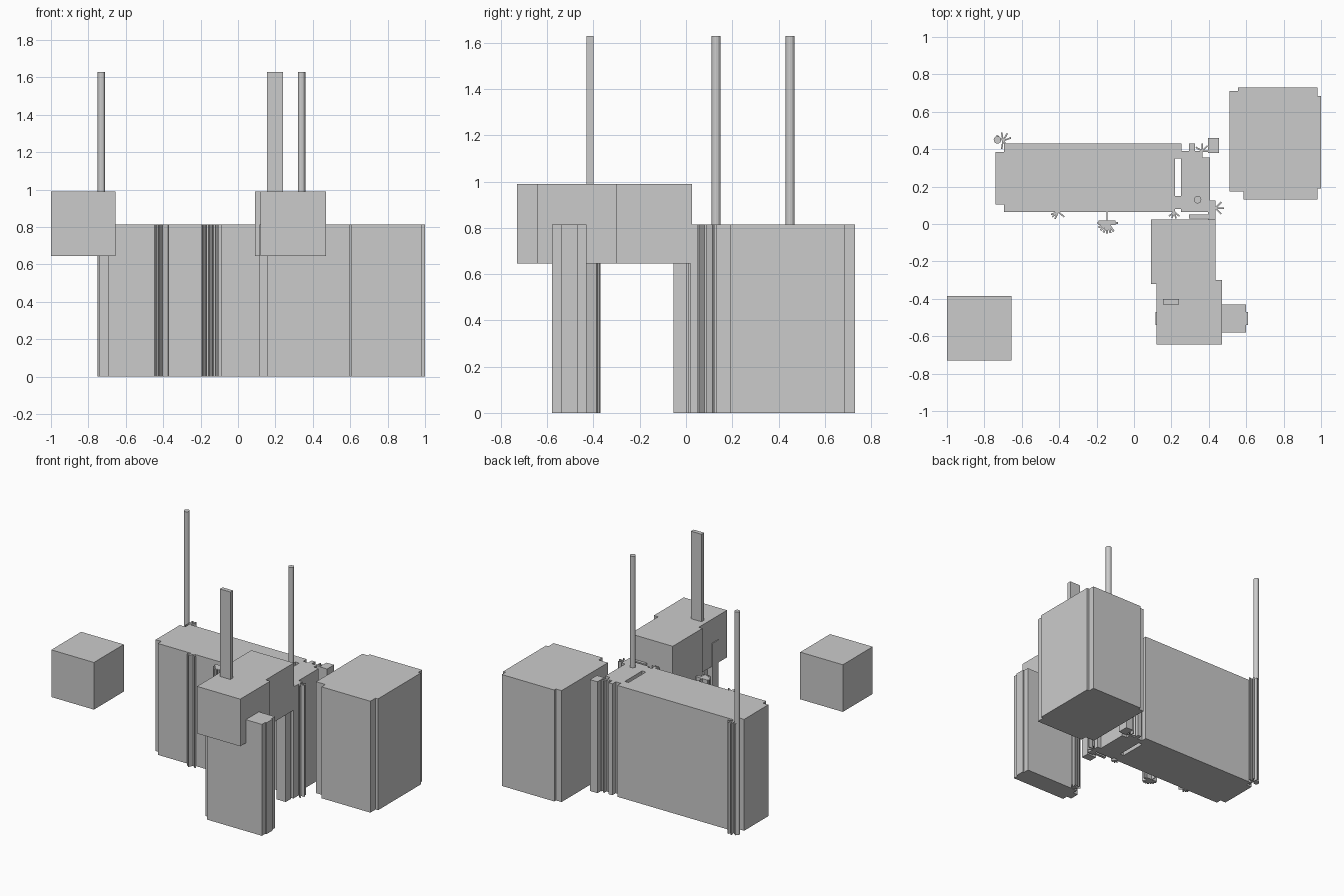
import bpy, bmesh, math

cube = bpy.data.objects.get("Cube")
if cube:
    bpy.data.objects.remove(cube, do_unlink=True)

grey = bpy.data.materials.new("plain grey")
grey.use_nodes = True
GREY = (0.6, 0.6, 0.6, 1)
grey.diffuse_color = GREY
grey.node_tree.nodes["Principled BSDF"].inputs["Base Color"].default_value = GREY

ROOF = 0.815
BLOCK_LOW, BLOCK_TOP = 0.645, 0.99
MAST_TOP = 1.63


def finish(name, bm):
    bmesh.ops.recalc_face_normals(bm, faces=bm.faces[:])
    mesh = bpy.data.meshes.new(name)
    bm.to_mesh(mesh)
    bm.free()
    mesh.materials.append(grey)
    obj = bpy.data.objects.new(name, mesh)
    bpy.context.collection.objects.link(obj)
    return obj


def add_prism(bm, outline, low, high):
    base = bm.faces.new([bm.verts.new((x, y, low)) for x, y in outline])
    top = bmesh.ops.extrude_face_region(bm, geom=[base], use_keep_orig=True)["geom"]
    for v in top:
        if isinstance(v, bmesh.types.BMVert):
            v.co.z = high


def prism(name, outline, low=0, high=ROOF):
    bm = bmesh.new()
    add_prism(bm, outline, low, high)
    return finish(name, bm)


def rect(x0, x1, y0, y1):
    return [(x0, y0), (x1, y0), (x1, y1), (x0, y1)]


def burst(name, x, y, radius, angles, width=0.008):
    """Thin upright fins radiating from one point."""
    bm = bmesh.new()
    for a in angles:
        c, s = math.cos(math.radians(a)), math.sin(math.radians(a))
        w = width / 2
        corners = rect(0, radius, -w, w)
        add_prism(bm, [(x + u * c - v * s, y + u * s + v * c) for u, v in corners], 0, ROOF)
    return finish(name, bm)


def pole(name, x, y, radius=0.02):
    ring = [math.tau * i / 16 for i in range(16)]
    return prism(name, [(x + radius * math.cos(a), y + radius * math.sin(a)) for a in ring],
                 0, MAST_TOP)


# Raised blocks
prism("floating_cube", rect(-1, -0.655, -0.73, -0.385), BLOCK_LOW, BLOCK_TOP)
prism("raised_block", [(0.12, -0.645), (0.47, -0.645), (0.47, -0.3), (0.435, -0.3),
                       (0.435, 0.025), (0.09, 0.025), (0.09, -0.32), (0.12, -0.32)],
      BLOCK_LOW, BLOCK_TOP)
prism("roof_plank", rect(0.155, 0.24, -0.43, -0.4), BLOCK_TOP, MAST_TOP)

# Front building beneath the raised block
prism("front_building", [(0.155, -0.58), (0.6, -0.58), (0.6, -0.54), (0.61, -0.54),
                         (0.61, -0.47), (0.6, -0.47), (0.6, -0.43), (0.155, -0.43),
                         (0.155, -0.47), (0.115, -0.47), (0.115, -0.54), (0.155, -0.54)])
burst("front_building_fins", 0.2, -0.43, 0.06, (50, 75, 90, 110, 135))

# Large corner building
prism("corner_building", [(0.585, 0.13), (0.98, 0.13), (0.98, 0.19), (1, 0.19),
                          (1, 0.685), (0.98, 0.685), (0.98, 0.73), (0.555, 0.73),
                          (0.555, 0.71), (0.51, 0.71), (0.51, 0.175), (0.585, 0.175)])

# Long building, with a narrow slot near its end
prism("long_building", [(-0.695, 0.065), (0.22, 0.065), (0.22, 0.43), (-0.695, 0.43),
                        (-0.695, 0.385), (-0.74, 0.385), (-0.74, 0.105), (-0.695, 0.105)])
prism("long_building_end", [(0.25, 0.065), (0.405, 0.065), (0.405, 0.355), (0.365, 0.355),
                            (0.365, 0.39), (0.325, 0.39), (0.325, 0.43), (0.295, 0.43),
                            (0.295, 0.39), (0.25, 0.39)])
prism("slot_front_wall", rect(0.22, 0.25, 0.08, 0.15))
prism("slot_back_wall", rect(0.22, 0.255, 0.35, 0.43))

# Small columns around the end of the long building
prism("back_column", rect(0.395, 0.455, 0.38, 0.46))
prism("side_column", rect(0.395, 0.435, 0.02, 0.125))
prism("link_wall", rect(0.295, 0.4, 0.03, 0.05))
prism("under_column", rect(0.35, 0.425, -0.055, 0.005), 0, BLOCK_LOW)

# Round masts
pole("left_mast", -0.73, 0.45)
pole("right_mast", 0.34, 0.13)

# Clusters of fins
burst("middle_cluster", -0.14, 0.005, 0.055, (180, 205, 225, 245, 265, 285, 305, 0), 0.011)
prism("middle_cluster_core", rect(-0.19, -0.1, -0.005, 0.02))
prism("middle_cluster_stem", rect(-0.147, -0.143, 0.015, 0.065))
burst("mast_fins", -0.7, 0.445, 0.045, (20, 60, 100, 140, 260, 310))
burst("front_wall_fins", -0.405, 0.065, 0.042, (200, 220, 245, 320))
burst("end_front_fins", 0.215, 0.065, 0.036, (220, 250, 285, 320))
burst("end_side_fins", 0.435, 0.085, 0.045, (45, 0, 315, 135, 225))
burst("end_back_fins", 0.365, 0.39, 0.04, (0, 45, 90, 150))
